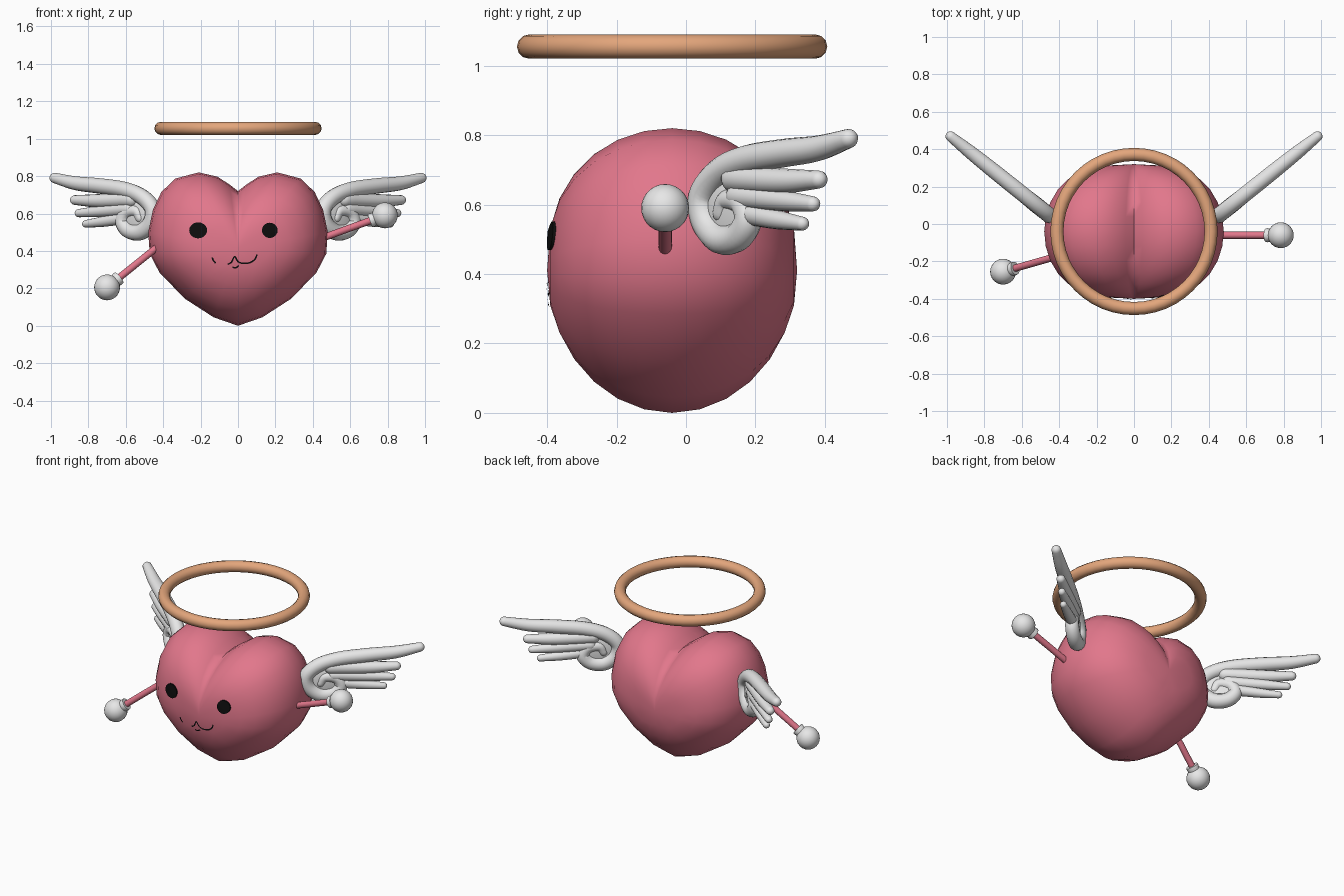
import bpy, bmesh, math
from mathutils import Vector
from mathutils.bvhtree import BVHTree

if "Cube" in bpy.data.objects:
    bpy.data.objects.remove(bpy.data.objects["Cube"])


def material(name, rgb):
    m = bpy.data.materials.new(name)
    m.diffuse_color = (*rgb, 1)
    m.use_nodes = True
    m.node_tree.nodes["Principled BSDF"].inputs["Base Color"].default_value = m.diffuse_color
    return m


PINK = material("rose_pink", (0.76, 0.185, 0.26))
WHITE = material("soft_white", (0.8, 0.8, 0.8))
GOLD = material("warm_gold", (0.77, 0.38, 0.20))
BLACK = material("black", (0.004, 0.004, 0.004))


def finish(bm, name, mat, angle=60):
    bmesh.ops.recalc_face_normals(bm, faces=bm.faces[:])
    me = bpy.data.meshes.new(name)
    bm.to_mesh(me)
    bm.free()
    me.materials.append(mat)
    ob = bpy.data.objects.new(name, me)
    bpy.context.collection.objects.link(ob)
    bpy.ops.object.select_all(action='DESELECT')
    bpy.context.view_layer.objects.active = ob
    ob.select_set(True)
    bpy.ops.object.shade_smooth_by_angle(angle=math.radians(angle))
    return ob


def loft(bm, rings, start=None, end=None):
    """Bridge closed rings of points, with optional pole points at the ends."""
    rows = [[bm.verts.new(p) for p in r] for r in rings]
    n = len(rows[0])
    for a, b in zip(rows, rows[1:]):
        for i in range(n):
            j = (i + 1) % n
            bm.faces.new((a[i], a[j], b[j], b[i]))
    for pole, row in ((start, rows[0]), (end, rows[-1])):
        if pole is not None:
            v = bm.verts.new(pole)
            for i in range(n):
                bm.faces.new((v, row[i], row[(i + 1) % n]))


def spline(pts, steps=5):
    """Catmull-Rom through tuples of any size."""
    p = [Vector(q) for q in pts]
    p = [2 * p[0] - p[1]] + p + [2 * p[-1] - p[-2]]
    out = []
    for i in range(1, len(p) - 2):
        a, b, c, d = p[i - 1:i + 3]
        for k in range(steps):
            t = k / steps
            out.append(0.5 * (2 * b + (c - a) * t + (2 * a - 5 * b + 4 * c - d) * t * t
                              + (3 * b - a - 3 * c + d) * t ** 3))
    return out + [p[-2]]


# Heart body: front outline swept to a pole at front and back
half = [(0, .72), (.045, .755), (.11, .797), (.21, .82), (.335, .787), (.41, .715), (.455, .62),
        (.48, .5), (.472, .385), (.42, .285), (.285, .145), (.13, .045), (0, 0)]
outline = half + [(-x, z) for x, z in half[-2:0:-1]]
CY, CZ, DEPTH = -0.04, 0.41, 0.36
rings = []
for k in range(1, 14):
    th = math.pi * k / 14
    ring = []
    for x, z in outline:
        d = Vector((x, z - CZ))
        power = 2 / (2 + abs(d.normalized().x))   # fuller towards the sides
        s = math.sin(th) ** power
        ring.append((d.x * s, CY - DEPTH * math.cos(th), CZ + d.y * s))
    rings.append(ring)
bm = bmesh.new()
loft(bm, rings, (0, CY - DEPTH, CZ), (0, CY + DEPTH, CZ))
bmesh.ops.recalc_face_normals(bm, faces=bm.faces[:])
surface = BVHTree.FromBMesh(bm)
finish(bm, "heart_body", PINK, 75)


def on_face(x, z, lift=0.006):
    hit = surface.ray_cast(Vector((x, -2, z)), Vector((0, 1, 0)))[0]
    return (x, hit.y - lift, z)


# Eyes: discs laid on the front of the heart
for name, x, rx, rz in (("left_eye", -.213, .048, .043), ("right_eye", .17, .042, .041)):
    bm = bmesh.new()
    loft(bm, [[on_face(x + rx * f * math.cos(i * math.tau / 20), .51 + rz * f * math.sin(i * math.tau / 20),
                       lift) for i in range(20)] for f, lift in ((.5, .008), (1, .008), (1, -.002))],
         on_face(x, .51, .008))
    finish(bm, name, BLACK)

# Mouth: thin strokes laid on the front of the heart
strokes = [[(-.138, .365), (-.132, .35), (-.12, .335)],
           [(-.055, .328), (-.035, .34), (-.018, .37), (.0, .343), (.03, .333), (.065, .338), (.09, .355), (.102, .38)],
           [(-.03, .313), (-.012, .31), (.005, .322)]]
bm = bmesh.new()
for s in strokes:
    pts = spline(s, 4)
    prev = None
    for i, p in enumerate(pts):
        t = (pts[min(i + 1, len(pts) - 1)] - pts[max(i - 1, 0)]).normalized()
        n = Vector((-t.y, t.x)) * .004
        pair = [bm.verts.new(on_face(*(p + n))), bm.verts.new(on_face(*(p - n)))]
        if prev:
            bm.faces.new((prev[0], prev[1], pair[1], pair[0]))
        prev = pair
finish(bm, "mouth", BLACK)

# Halo
bm = bmesh.new()
loft(bm, [[((.412 + .035 * math.cos(b)) * math.cos(a), CY + (.412 + .035 * math.cos(b)) * math.sin(a),
            1.055 + .035 * math.sin(b)) for a in (i * math.tau / 48 for i in range(48))]
          for b in (j * math.tau / 12 for j in range(13))])
bmesh.ops.remove_doubles(bm, verts=bm.verts[:], dist=1e-5)
finish(bm, "halo", GOLD)


# Arms: rod, flared cuff and ball hand
def rod(name, a, b, profile, mat):
    """Turned shape: profile is (distance from a, radius)."""
    axis = (b - a).normalized()
    u = axis.orthogonal().normalized()
    v = axis.cross(u)
    bm = bmesh.new()
    loft(bm, [[a + axis * d + (u * math.cos(t) + v * math.sin(t)) * r
               for t in (i * math.tau / 16 for i in range(16))] for d, r in profile],
         a + axis * profile[0][0], a + axis * profile[-1][0])
    finish(bm, name, mat, 40)


for side, root, hand in (("right", (.44, -.06, .465), (.785, -.06, .59)),
                         ("left", (-.42, -.175, .43), (-.70, -.255, .205))):
    a, b = Vector(root), Vector(hand)
    length = (b - a).length
    rod(side + "_arm", a, b, [(0, .019), (length, .019)], PINK)
    rod(side + "_cuff", a, b, [(length - .085, .036), (length - .075, .038), (length - .04, .03)], WHITE)
    bm = bmesh.new()
    bmesh.ops.create_uvsphere(bm, u_segments=24, v_segments=14, radius=.069)
    bmesh.ops.translate(bm, verts=bm.verts[:], vec=b)
    finish(bm, side + "_hand", WHITE)

# Wings: curled leading feather and three trailing feathers, given as (y, z, radius)
feathers = {
    "curled_feather": [(.468, .79, .028), (.38, .762, .037), (.28, .748, .041), (.17, .728, .042), (.095, .69, .042),
                       (.05, .625, .043), (.058, .55, .043), (.10, .501, .044), (.15, .508, .042),
                       (.178, .555, .04), (.16, .605, .035), (.118, .612, .03), (.102, .575, .026)],
    "upper_feather": [(.14, .675, .04), (.28, .668, .036), (.382, .672, .026)],
    "middle_feather": [(.15, .625, .036), (.27, .612, .031), (.365, .602, .022)],
    "lower_feather": [(.17, .575, .032), (.26, .557, .028), (.335, .545, .02)],
}
SLOPE = 1.25


def wing_tube(name, pts, sx):
    along = Vector((sx * SLOPE, 1, 0))
    flat = Vector((sx, -SLOPE, 0)).normalized()      # across the wing
    path = [(Vector((sx * (.47 + SLOPE * (y - .06)), y, z)), r) for y, z, r in spline(pts)]
    rings, n = [], len(path)

    def ring(c, t, r):
        side = t.cross(flat)
        return [c + (side * math.cos(q) + flat * math.sin(q)) * r
                for q in (i * math.tau / 14 for i in range(14))]

    tan = [(path[min(i + 1, n - 1)][0] - path[max(i - 1, 0)][0]).normalized() for i in range(n)]
    caps = [math.radians(g) for g in (70, 45, 22)]   # rounded ends
    (p0, r0), (p1, r1) = path[0], path[-1]
    rings += [ring(p0 - tan[0] * r0 * math.sin(g), tan[0], r0 * math.cos(g)) for g in caps]
    rings += [ring(p, t, r) for (p, r), t in zip(path, tan)]
    rings += [ring(p1 + tan[-1] * r1 * math.sin(g), tan[-1], r1 * math.cos(g)) for g in reversed(caps)]
    bm = bmesh.new()
    loft(bm, rings, p0 - tan[0] * r0, p1 + tan[-1] * r1)
    finish(bm, name, WHITE)


for side, sx in (("right", 1), ("left", -1)):
    for part, pts in feathers.items():
        wing_tube(f"{side}_wing_{part}", pts, sx)
    # Thin web closing the curl
    bm = bmesh.new()
    bmesh.ops.create_uvsphere(bm, u_segments=20, v_segments=10, radius=1)
    for v in bm.verts:
        a, b, c = v.co
        u = .1 * a / math.hypot(1, SLOPE)
        v.co = (sx * (.47 + SLOPE * (.115 + u - .06) + .018 * c * .62), .115 + u - .018 * c * .78, .58 + .09 * b)
    finish(bm, side + "_wing_web", WHITE)
